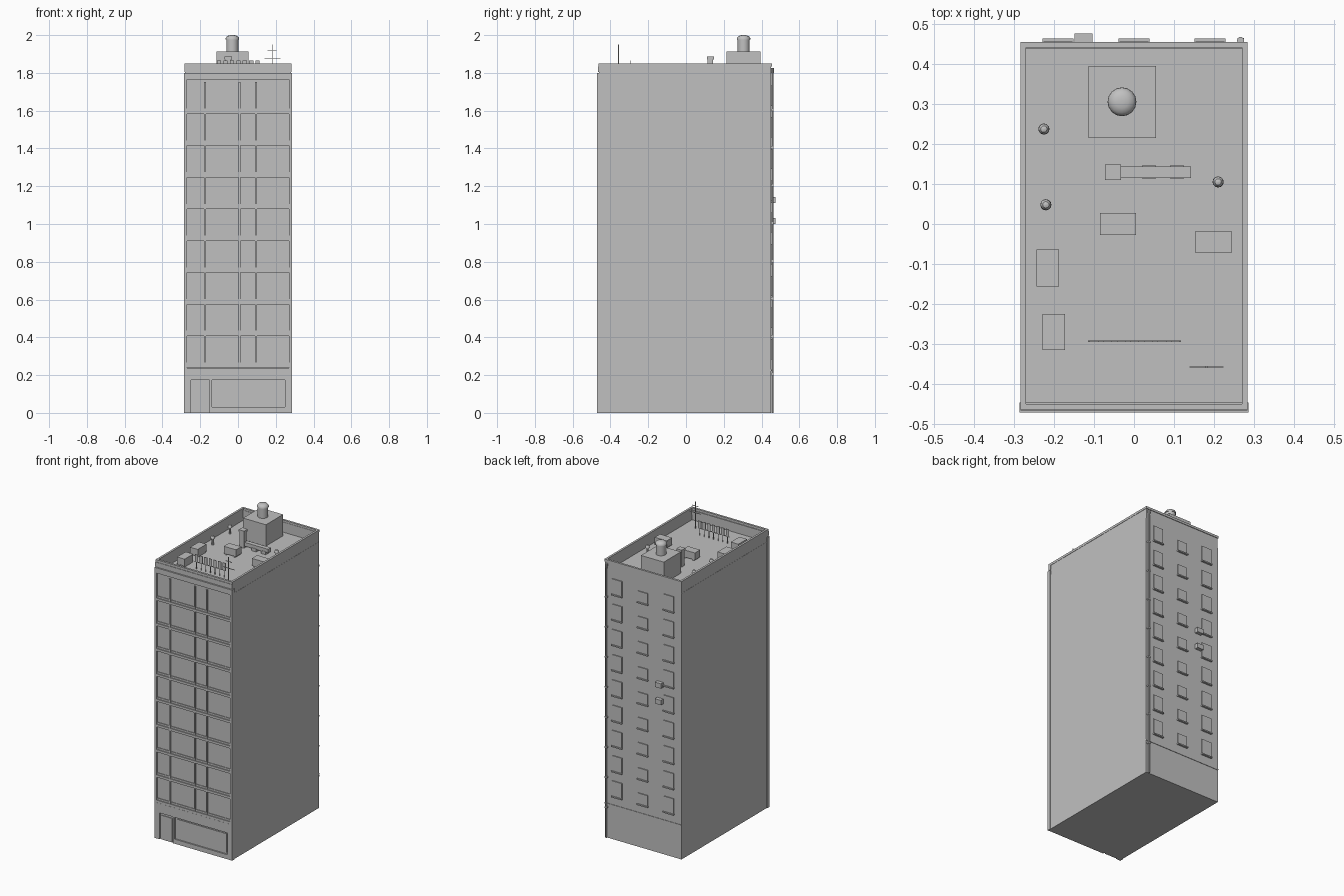
import bpy, bmesh, math
from mathutils import Matrix, Vector

cube = bpy.data.objects.get("Cube")
if cube:
    bpy.data.objects.remove(cube, do_unlink=True)

grey = bpy.data.materials.new("light_grey")
grey.use_nodes = True
colour = (0.53, 0.53, 0.53, 1)
grey.diffuse_color = colour
grey.node_tree.nodes["Principled BSDF"].inputs["Base Color"].default_value = colour


def finish(name, bm, smooth=False):
    mesh = bpy.data.meshes.new(name)
    bm.to_mesh(mesh)
    bm.free()
    mesh.materials.append(grey)
    ob = bpy.data.objects.new(name, mesh)
    bpy.context.collection.objects.link(ob)
    if smooth:
        bpy.ops.object.select_all(action="DESELECT")
        ob.select_set(True)
        bpy.context.view_layer.objects.active = ob
        bpy.ops.object.shade_smooth_by_angle()
    return ob


def boxes(name, spans):
    """One object from (x0, x1, y0, y1, z0, z1) boxes."""
    bm = bmesh.new()
    for x0, x1, y0, y1, z0, z1 in spans:
        mid = Vector((x0 + x1, y0 + y1, z0 + z1)) / 2
        size = Matrix.Diagonal((x1 - x0, y1 - y0, z1 - z0, 1))
        bmesh.ops.create_cube(bm, size=1, matrix=Matrix.Translation(mid) @ size)
    return finish(name, bm)


def lathe(name, x, y, profile, sides=16):
    """Closed turned shape from (radius, height) rings."""
    bm = bmesh.new()
    rings = []
    for r, z in profile:
        rings.append([bm.verts.new((x + r * math.cos(math.tau * i / sides),
                                    y + r * math.sin(math.tau * i / sides), z))
                      for i in range(sides)])
    for a, b in zip(rings, rings[1:]):
        for i in range(sides):
            j = (i + 1) % sides
            bm.faces.new((a[i], a[j], b[j], b[i]))
    bm.faces.new(rings[0][::-1])
    bm.faces.new(rings[-1])
    return finish(name, bm, True)


W, ROOF, TOP = 0.283, 1.77, 1.85
FRONT, WALL, BACK = -0.47, -0.46, 0.45
FLOORS, STEP, BASE = 9, 0.168, 0.255


def ring(x, y0, y1, t, z0, z1):
    """Four walls of a rectangular rim."""
    return [(-x, -x + t, y0, y1, z0, z1), (x - t, x, y0, y1, z0, z1),
            (-x + t, x - t, y0, y0 + t, z0, z1), (-x + t, x - t, y1 - t, y1, z0, z1)]


# Main block with sunken roof and parapet
boxes("building_body", [(-W + 0.001, W - 0.001, WALL, BACK, 0, ROOF)])
boxes("parapet", ring(W - 0.002, WALL, BACK, 0.012, ROOF, 1.837))
boxes("parapet_coping", ring(W, -0.463, 0.454, 0.014, 1.835, TOP))
boxes("front_cornice", [(-W, W, -0.466, -0.444, 1.805, 1.835)])

# Front frame: corner piers, top band, floor ledges and mullions
boxes("front_piers", [(s * 0.278 - 0.008, s * 0.278 + 0.008, FRONT, -0.445, 0, 1.8)
                      for s in (-1, 1)])
boxes("front_top_band", [(-0.27, 0.27, FRONT, WALL, 1.765, 1.8)])
boxes("front_floor_ledges", [(-0.27, 0.27, FRONT, WALL, BASE + i * STEP - 0.016,
                              BASE + i * STEP) for i in range(FLOORS)])
mullions, rails = [], []
for i in range(FLOORS):
    z0, z1 = BASE + i * STEP, BASE + (i + 1) * STEP - 0.016
    for x in (-0.175, 0.008, 0.096):
        mullions.append((x - 0.005, x + 0.005, -0.468, WALL, z0, z1))
    rails.append((-0.27, 0.27, -0.464, WALL, z0, z0 + 0.012))
boxes("front_mullions", mullions)
boxes("front_window_rails", rails)

# Ground floor frontage with recessed door and shop window
boxes("ground_floor_frame", [(-0.27, 0.27, -0.469, WALL, 0.175, 0.238),
                             (-0.27, -0.25, -0.469, WALL, 0, 0.175),
                             (-0.15, -0.138, -0.469, WALL, 0, 0.175),
                             (0.25, 0.27, -0.469, WALL, 0, 0.175),
                             (-0.138, 0.25, -0.469, WALL, 0, 0.03)])
boxes("entrance_door", [(-0.24, -0.16, -0.464, WALL, 0, 0.16)])
boxes("shop_window", [(-0.125, 0.24, -0.464, WALL, 0.04, 0.165)])

# Rear windows with sills
panes, sills = [], []
for i in range(FLOORS):
    z = BASE + i * STEP + 0.035
    for x, half, h in ((-0.19, 0.036, 0.1), (0, 0.036, 0.07), (0.19, 0.036, 0.1)):
        panes.append((x - half, x + half, BACK, 0.456, z, z + h))
        sills.append((x - half - 0.003, x + half + 0.003, BACK, 0.463, z - 0.008, z))
boxes("rear_windows", panes)
boxes("rear_window_sills", sills)
boxes("rear_base_ledge", [(-W, W, BACK, 0.453, 0.222, 0.23)])
boxes("rear_cooling_units", [(-0.148, -0.103, BACK, 0.475, z, z + 0.032)
                             for z in (1.0, 1.11)])

# Rear drainpipe with hopper and brackets
lathe("drainpipe", 0.266, 0.458, [(0.005, 0), (0.005, 1.79), (0.009, 1.81), (0.009, 1.825)], 10)
boxes("drainpipe_brackets", [(0.258, 0.274, BACK, 0.464, 0.2 * i, 0.2 * i + 0.01)
                             for i in range(1, 9)])

# Stair house and domed tank
boxes("stair_house", [(-0.113, 0.055, 0.215, 0.395, ROOF, 1.912)])
lathe("roof_tank", -0.03, 0.305,
      [(0.032, 1.91), (0.032, 1.978), (0.036, 1.978), (0.035, 1.985),
       (0.028, 1.994), (0.016, 1.999), (0.004, 2.0)])

# Duct with upright stack
boxes("roof_duct", [(-0.033, 0.142, 0.115, 0.144, 1.785, 1.81),
                    (0.02, 0.055, 0.113, 0.146, ROOF, 1.79),
                    (0.09, 0.125, 0.113, 0.146, ROOF, 1.79)])
boxes("duct_stack", [(-0.068, -0.036, 0.114, 0.142, ROOF, 1.872),
                     (-0.072, -0.032, 0.11, 0.148, 1.872, 1.886)])

# Rooftop cooling units and their fan plates
units = [(-0.215, -0.11, 0.028, 0.046), (-0.2, -0.27, 0.028, 0.045),
         (-0.04, 0, 0.045, 0.028), (0.198, -0.045, 0.045, 0.028)]
boxes("roof_cooling_units", [(x - a, x + a, y - b, y + b, ROOF + 0.008, 1.825)
                             for x, y, a, b in units])
boxes("cooling_unit_feet", [(x + s * a * 0.7 - 0.005, x + s * a * 0.7 + 0.005,
                             y - b * 0.9, y + b * 0.9, ROOF, ROOF + 0.008)
                            for x, y, a, b in units for s in (-1, 1)])

# Mushroom vents
for i, (x, y) in enumerate([(-0.225, 0.237), (-0.22, 0.048), (0.21, 0.105)]):
    lathe(f"roof_vent_{i + 1}", x, y,
          [(0.007, ROOF), (0.007, 1.812), (0.014, 1.812), (0.013, 1.822),
           (0.008, 1.829), (0.002, 1.831)], 12)

# Row of upright panels on a rail
panels = [(-0.115, 0.117, -0.294, -0.291, 1.815, 1.82)]
for i in range(7):
    x = -0.1 + i * 0.034
    panels += [(x - 0.011, x + 0.011, -0.294, -0.291, 1.82, 1.866),
               (x - 0.002, x + 0.002, -0.294, -0.291, ROOF, 1.815)]
boxes("roof_panel_row", panels)

# Aerial
boxes("aerial", [(0.179, 0.183, -0.359, -0.355, ROOF, 1.95),
                 (0.139, 0.224, -0.358, -0.356, 1.873, 1.877),
                 (0.157, 0.205, -0.358, -0.356, 1.918, 1.922)])
